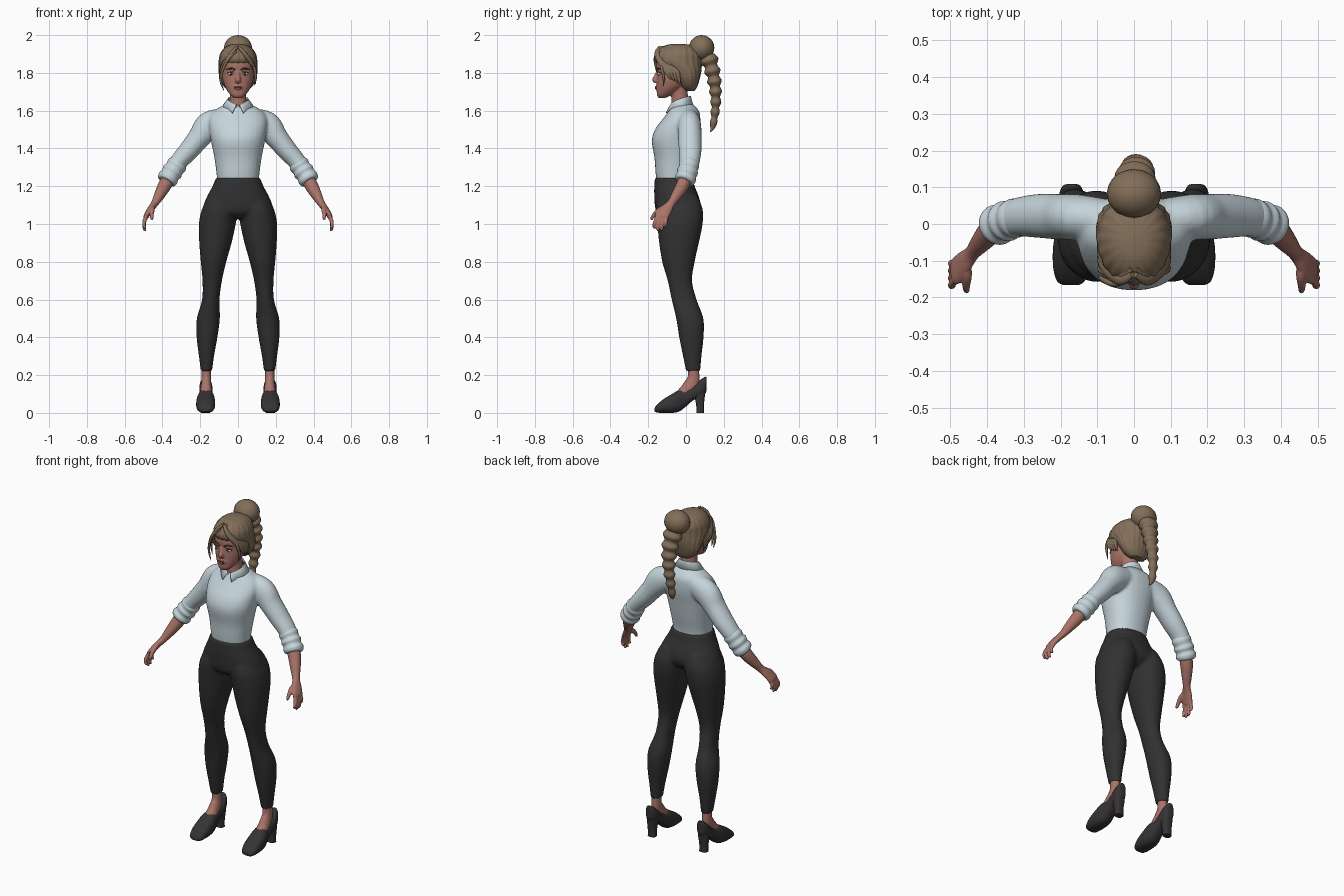
import bpy, bmesh, math
from mathutils import Vector

def material(name, rgb):
    m = bpy.data.materials.new(name)
    m.diffuse_color = (*rgb, 1)
    return m

SKIN = material("skin", (0.40, 0.175, 0.14))
SHIRT = material("pale_blue_cotton", (0.56, 0.66, 0.70))
BLACK = material("charcoal_cloth", (0.031, 0.031, 0.032))
LEATHER = material("black_leather", (0.036, 0.033, 0.035))
HAIR = material("light_brown_hair", (0.225, 0.158, 0.10))
BROW = material("dark_brown", (0.07, 0.035, 0.022))
WHITE = material("eye_white", (0.7, 0.68, 0.66))
LIP = material("lip_rose", (0.30, 0.09, 0.085))

def spline(keys, k=4):
    """Smooth interpolation between tuples of numbers."""
    out = []
    for i in range(len(keys) - 1):
        p = [keys[max(i - 1, 0)], keys[i], keys[i + 1], keys[min(i + 2, len(keys) - 1)]]
        for s in range(k):
            t = s / k
            out.append([0.5 * (2*b + (c - a)*t + (2*a - 5*b + 4*c - d)*t*t + (3*b - a - 3*c + d)*t**3)
                        for a, b, c, d in zip(*p)])
    return out + [list(keys[-1])]

def loft(bm, rings):
    """Skin closed rings of points and cap both ends."""
    vs = [[bm.verts.new(p) for p in r] for r in rings]
    n = len(vs[0])
    for a, b in zip(vs, vs[1:]):
        for i in range(n):
            bm.faces.new((a[i], a[(i + 1) % n], b[(i + 1) % n], b[i]))
    bm.faces.new(vs[0])
    bm.faces.new(vs[-1])

def section(c, u, v, ru, rv, power=2.0, n=28, ridges=0, depth=0.0):
    pts = []
    for i in range(n):
        a = 2 * math.pi * i / n
        x, y = math.cos(a), math.sin(a)
        f = (abs(x)**power + abs(y)**power) ** (-1 / power) * (1 + depth * math.cos(ridges * a))
        pts.append(c + u * (x * f * ru) + v * (y * f * rv))
    return pts

def stack(bm, keys, along="z", **kw):
    """Keys: level, centre x, half width, low and high limit of the other axis."""
    rings = []
    for lv, cx, hw, lo, hi in spline(keys):
        mid, half = (lo + hi) / 2, max((hi - lo) / 2, 0.002)
        c = Vector((cx, mid, lv) if along == "z" else (cx, lv, mid))
        v = Vector((0, 1, 0) if along == "z" else (0, 0, 1))
        rings.append(section(c, Vector((1, 0, 0)), v, hw, half, **kw))
    loft(bm, rings)

def tube(bm, keys, ref=(0, 1, 0), n=16, k=4):
    """Keys: x, y, z, radius along ref, radius across it."""
    pts = spline([q if len(q) == 5 else (*q, q[3]) for q in keys], k)
    rings = []
    for i, p in enumerate(pts):
        t = (Vector(pts[min(i + 1, len(pts) - 1)][:3]) - Vector(pts[max(i - 1, 0)][:3])).normalized()
        u = Vector(ref) - t * t.dot(Vector(ref))
        u.normalize()
        rings.append(section(Vector(p[:3]), u, t.cross(u), p[3], p[4], n=n))
    loft(bm, rings)

def ball(bm, c, r):
    ret = bmesh.ops.create_uvsphere(bm, u_segments=20, v_segments=12, radius=1)
    for v in ret["verts"]:
        v.co = Vector(c) + Vector(a * b for a, b in zip(v.co, r))

def finish(name, bm, mat, mirror=False, voxel=0, smooth=4, solid=0):
    bmesh.ops.recalc_face_normals(bm, faces=bm.faces[:])
    me = bpy.data.meshes.new(name)
    bm.to_mesh(me)
    bm.free()
    ob = bpy.data.objects.new(name, me)
    bpy.context.collection.objects.link(ob)
    me.materials.append(mat)
    bpy.ops.object.select_all(action="DESELECT")
    ob.select_set(True)
    bpy.context.view_layer.objects.active = ob
    bpy.ops.object.shade_smooth_by_angle(angle=math.radians(50))
    if mirror:
        ob.modifiers.new("mirror", "MIRROR").use_mirror_merge = False
    if solid:
        ob.modifiers.new("thickness", "SOLIDIFY").thickness = solid
    if voxel:
        r = ob.modifiers.new("fuse", "REMESH")
        r.mode, r.voxel_size, r.use_smooth_shade = "VOXEL", voxel, True
        s = ob.modifiers.new("soften", "SMOOTH")
        s.factor, s.iterations = 0.5, smooth
    return ob

# Trousers: hips and two shaped legs fused
bm = bmesh.new()
stack(bm, [(1.245, 0, .117, -.165, .034), (1.2, 0, .135, -.168, .046), (1.15, 0, .162, -.168, .066),
           (1.1, 0, .182, -.165, .078), (1.06, 0, .18, -.155, .065), (1.03, 0, .10, -.12, .03)], power=2.2)
for s in (1, -1):
    stack(bm, [(z, s * (a + b) / 2, (b - a) / 2, lo, hi) for z, a, b, lo, hi in (
        (1.15, .02, .15, -.14, .06), (1.08, .003, .19, -.158, .088), (1.0, .012, .207, -.152, .088),
        (.9, .034, .205, -.142, .068), (.8, .062, .197, -.126, .046), (.7, .085, .188, -.097, .032),
        (.6, .098, .19, -.076, .056), (.5, .096, .218, -.052, .092), (.4, .109, .219, -.036, .093),
        (.3, .127, .207, -.016, .082), (.222, .137, .197, 0, .076))], power=2.1)
finish("trousers", bm, BLACK, voxel=.008)

# Shirt: torso and sleeves fused
bm = bmesh.new()
stack(bm, [(1.22, 0, .11, -.155, .025), (1.27, 0, .114, -.161, .03), (1.35, 0, .125, -.167, .046),
           (1.44, 0, .143, -.181, .062), (1.5, 0, .152, -.164, .073), (1.55, 0, .155, -.128, .076),
           (1.59, 0, .138, -.098, .072), (1.62, 0, .095, -.08, .052), (1.64, 0, .055, -.06, .03)], power=2.2)
for s in (1, -1):
    tube(bm, [(s * .06, .01, 1.555, .055, .06), (s * .15, .018, 1.522, .062, .075),
              (s * .207, .02, 1.455, .062, .06), (s * .26, .022, 1.39, .06, .054),
              (s * .317, .018, 1.325, .053, .047), (s * .365, .0, 1.25, .046, .044)], n=24)
finish("shirt", bm, SHIRT, voxel=.008)

# Rolled cuffs
bm = bmesh.new()
tube(bm, [(.312, .018, 1.33, .046), (.324, .016, 1.312, .054), (.337, .012, 1.293, .05),
          (.348, .008, 1.277, .056), (.359, .003, 1.26, .05), (.37, -.002, 1.243, .056),
          (.379, -.007, 1.229, .051), (.382, -.009, 1.224, .042)], n=24)
finish("rolled_cuff", bm, SHIRT, mirror=True)

# Collar: folded band, open at the front with pointed tips
bm = bmesh.new()
rows = []
for i in range(33):
    a = math.radians(8 + 344 * i / 32)
    s = math.sin(a / 2)
    tip = max(0, 1 - min(a, 2 * math.pi - a) / .75)
    row = []
    for rx, ry, z in ((.05, .05, 1.615 + .05 * s), (.054, .055, 1.627 + .052 * s),
                      (.084 - .01 * tip, .068 + .012 * tip, 1.602 + .03 * s - .018 * tip)):
        row.append(bm.verts.new((rx * math.sin(a) + (.022 * tip if a < 3 else -.022 * tip) * (z < 1.61),
                                 -.03 - ry * math.cos(a), z)))
    rows.append(row)
for a, b in zip(rows, rows[1:]):
    for j in range(2):
        bm.faces.new((a[j], a[j + 1], b[j + 1], b[j]))
finish("collar", bm, SHIRT, solid=.007)

# Head, nose and neck fused
bm = bmesh.new()
stack(bm, [(1.668, 0, .022, -.146, -.105), (1.685, 0, .042, -.154, -.075), (1.72, 0, .066, -.155, -.02),
           (1.76, 0, .08, -.154, .01), (1.8, 0, .087, -.153, .035), (1.84, 0, .088, -.157, .045),
           (1.88, 0, .083, -.146, .045), (1.92, 0, .055, -.11, .02)], power=2.15)
tube(bm, [(0, -.015, 1.56, .05), (0, -.03, 1.62, .047), (0, -.033, 1.67, .044), (0, -.04, 1.74, .046)])
tube(bm, [(0, -.148, 1.81, .008), (0, -.158, 1.785, .010), (0, -.164, 1.765, .015), (0, -.155, 1.752, .012)])
ball(bm, (0, -.151, 1.722), (.026, .011, .016))
finish("head", bm, SKIN, voxel=.005, smooth=3)

# Face details
bm = bmesh.new()
ball(bm, (.036, -.142, 1.795), (.018, .009, .0085))
finish("eye", bm, WHITE, mirror=True)
bm = bmesh.new()
ball(bm, (.036, -.1485, 1.795), (.007, .004, .0075))
tube(bm, [(.016, -.145, 1.802, .003), (.036, -.149, 1.805, .003), (.056, -.135, 1.798, .002)], (0, 0, 1), 8)
tube(bm, [(.014, -.153, 1.815, .004), (.036, -.148, 1.824, .005), (.064, -.128, 1.817, .002)], (0, 0, 1), 8)
finish("iris_lash_and_brow", bm, BROW, mirror=True)
bm = bmesh.new()
ball(bm, (0, -.158, 1.726), (.022, .006, .005))
ball(bm, (0, -.158, 1.718), (.018, .006, .006))
finish("lips", bm, LIP)

# Hair swept back over the skull
bm = bmesh.new()
stack(bm, [(1.705, 0, .045, -.005, .045), (1.73, 0, .075, -.03, .06), (1.77, 0, .096, -.055, .072),
           (1.81, 0, .101, -.09, .08), (1.845, 0, .102, -.145, .082), (1.87, 0, .1, -.165, .082),
           (1.9, 0, .094, -.16, .08), (1.93, 0, .074, -.135, .06), (1.948, 0, .045, -.1, .02),
           (1.954, 0, .012, -.06, -.03)], n=80, ridges=20, depth=.018)
finish("hair_cap", bm, HAIR)

# Fringe locks parted at the front, with loose strands
bm = bmesh.new()
for j in range(4):
    d = j * .016
    tube(bm, [(.004, -.135 + d, 1.935, .008, .012), (.035, -.15 + d, 1.902, .012, .018),
              (.07, -.132 + d, 1.855, .011, .018), (.092, -.098 + d, 1.805, .009, .016),
              (.092, -.08 + d, 1.765 - d * .5, .002, .003)], (1, 0, 0), 10)
tube(bm, [(.07, -.135, 1.86, .007), (.088, -.128, 1.82, .008), (.094, -.118, 1.77, .006),
          (.084, -.122, 1.73, .001)], n=8)
finish("fringe_lock", bm, HAIR, mirror=True)
bm = bmesh.new()
tube(bm, [(-.01, -.15, 1.915, .008), (-.055, -.163, 1.87, .009), (-.086, -.15, 1.80, .007),
          (-.09, -.145, 1.75, .006), (-.074, -.15, 1.705, .001)], n=8)
finish("loose_strand", bm, HAIR)

# Top knot and bulging braid
bm = bmesh.new()
ball(bm, (0, .083, 1.933), (.074, .067, .067))
tube(bm, [(0, .02, 1.90, .04), (0, .055, 1.92, .045), (0, .08, 1.93, .03)], (1, 0, 0))
finish("top_knot", bm, HAIR)
bm = bmesh.new()
keys = []
for i in range(15):
    t = i / 14
    r = (.054 - .036 * t) * (1 if i % 2 else .72)
    y = .115 + .14 * t - .115 * t * t
    keys.append((.008 * math.sin(5 * t), y, 1.89 - .38 * t, r * 1.1, r * .95))
keys.append((0, .13, 1.488, .002, .002))
tube(bm, keys, (1, 0, 0), 20)
finish("braid", bm, HAIR)

# Forearm and hand with fingers and thumb
bm = bmesh.new()
tube(bm, [(.35, .008, 1.275, .034), (.385, -.015, 1.21, .036), (.415, -.048, 1.155, .029),
          (.44, -.078, 1.11, .022, .02), (.462, -.103, 1.08, .032, .017),
          (.484, -.128, 1.045, .038, .015), (.488, -.133, 1.03, .03, .011)])
for y0, y1, z1 in ((-.158, -.168, .975), (-.141, -.148, .962), (-.124, -.127, .965), (-.106, -.107, .985)):
    tube(bm, [(.475, y0 + .012, 1.06, .0095), (.492, y0, 1.025, .0105), (.498, y1, z1 + .025, .0095),
              (.492, y1, z1 + .004, .0075), (.491, y1, z1, .003)], n=10)
tube(bm, [(.455, -.105, 1.09, .012), (.455, -.14, 1.075, .014), (.457, -.168, 1.05, .011),
          (.456, -.182, 1.028, .008), (.456, -.185, 1.022, .003)], (1, 0, 0), 10)
finish("forearm_and_hand", bm, SKIN, mirror=True, voxel=.0035, smooth=3)

# Ankles and feet
bm = bmesh.new()
tube(bm, [(.168, .038, .25, .029, .025), (.168, .04, .19, .031, .025), (.168, .03, .15, .04, .027),
          (.169, -.005, .11, .035, .032), (.17, -.06, .07, .025, .035)])
finish("ankle", bm, SKIN, mirror=True)

# Court shoes with block heels
bm = bmesh.new()
stack(bm, [(-.166, .172, .022, .008, .024), (-.155, .172, .038, .002, .042), (-.12, .172, .048, 0, .072),
           (-.07, .171, .05, 0, .102), (-.035, .17, .046, .008, .122), (0, .169, .038, .034, .125),
           (.04, .169, .035, .068, .142), (.08, .17, .034, .085, .178), (.104, .17, .024, .105, .192),
           (.109, .17, .01, .13, .185)], along="y", power=2.5)
stack(bm, [(0, .171, .024, .055, .095), (.04, .171, .024, .054, .095), (.09, .17, .029, .045, .1),
           (.13, .17, .03, .045, .105)], power=3)
finish("heeled_shoe", bm, LEATHER, mirror=True)
